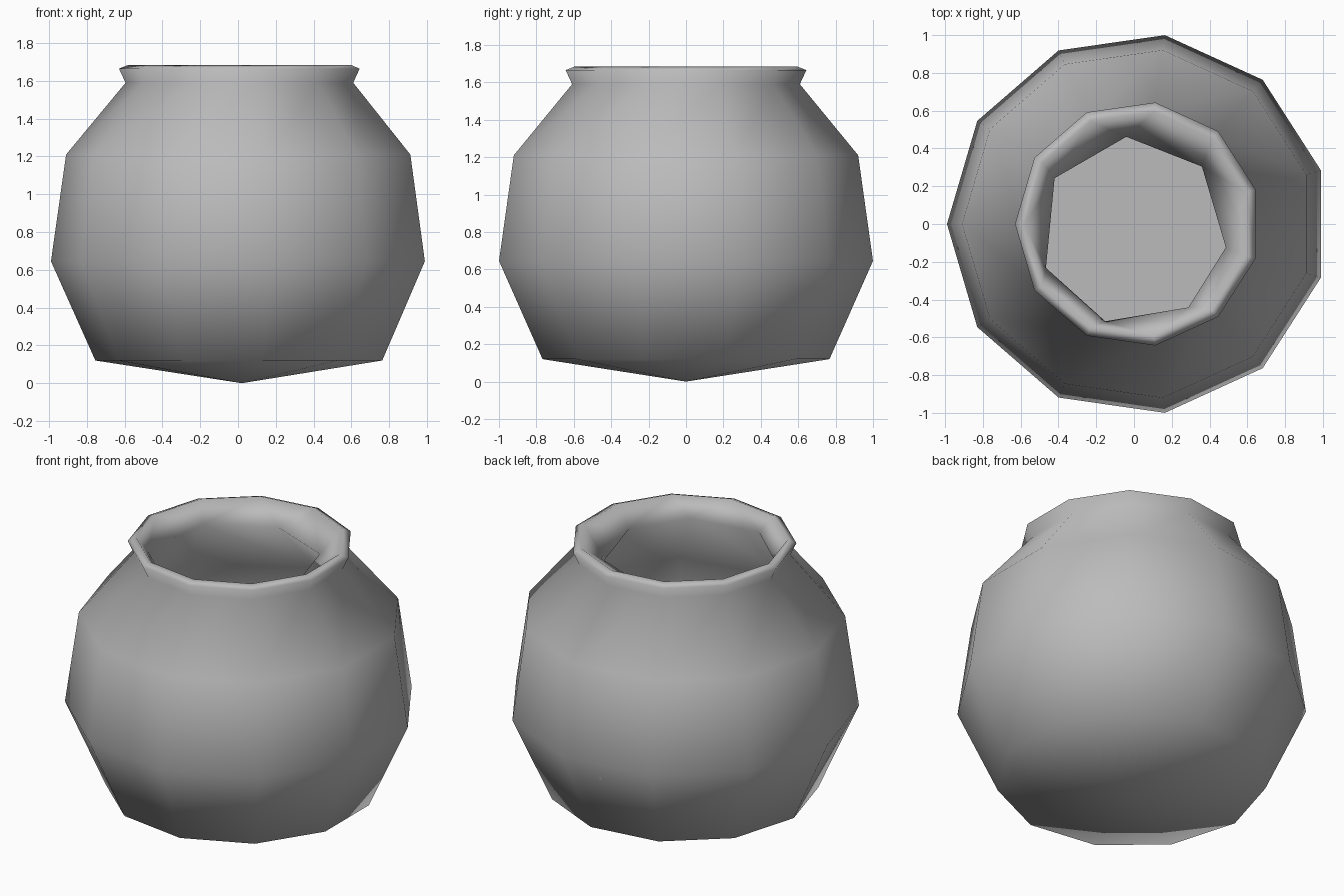
import bpy, bmesh
from math import radians, cos, sin

cube = bpy.data.objects.get("Cube")
if cube:
    bpy.data.objects.remove(cube, do_unlink=True)

# Plain clay material
clay = bpy.data.materials.new("grey_clay")
clay.use_nodes = True
colour = (0.5, 0.5, 0.5, 1)
clay.diffuse_color = colour
clay.node_tree.nodes["Principled BSDF"].inputs["Base Color"].default_value = colour

AXIS = 0.02  # x of the pot's axis
bm = bmesh.new()


def ring(angles, radius, z, cx=AXIS, cy=0.0):
    return [bm.verts.new((cx + radius * cos(radians(a)),
                          cy + radius * sin(radians(a)), z)) for a in angles]


def pairs(loop):
    return list(zip(loop, loop[1:] + loop[:1]))


def skin(lower, upper):
    for (a, b), (c, d) in zip(pairs(lower), pairs(upper)):
        bm.faces.new((a, b, d, c))


def loop_edges(loop):
    return [bm.edges.get(p) for p in pairs(loop)]


# Outer wall and rim: eleven sides, radius and height
outer_angles = [180 + 360 * i / 11 for i in range(11)]
outer_profile = [(0.775, 0.12), (1.01, 0.645), (0.93, 1.21),
                 (0.615, 1.59), (0.65, 1.665), (0.60, 1.685)]
outer = [ring(outer_angles, r, z) for r, z in outer_profile]
for low, high in zip(outer, outer[1:]):
    skin(low, high)

# Shallow pointed underside
tip = bm.verts.new((AXIS, 0, 0))
for a, b in pairs(outer[0]):
    bm.faces.new((tip, b, a))

# Hollow inside: seven uneven sides, from the neck to the floor
inner_angles = [94, 43, -10, -54, -107, -157, -214]
inner = [ring(inner_angles, 0.50, 1.57, -0.006, -0.037)]
inner += [ring(inner_angles, r, z)
          for r, z in [(0.84, 1.17), (0.93, 0.54), (0.70, 0.15)]]
for high, low in zip(inner, inner[1:]):
    skin(high, low)
floor = bm.faces.new(inner[-1])

# Mouth, joining the rim to the neck
bmesh.ops.bridge_loops(bm, edges=loop_edges(outer[-1]) + loop_edges(inner[0]))

# Soft shading everywhere but the flat floor
bmesh.ops.recalc_face_normals(bm, faces=bm.faces[:])
for f in bm.faces:
    f.smooth = f is not floor
for e in floor.edges:
    e.smooth = False

mesh = bpy.data.meshes.new("pot")
bm.to_mesh(mesh)
bm.free()
mesh.materials.append(clay)
pot = bpy.data.objects.new("pot", mesh)
bpy.context.collection.objects.link(pot)
